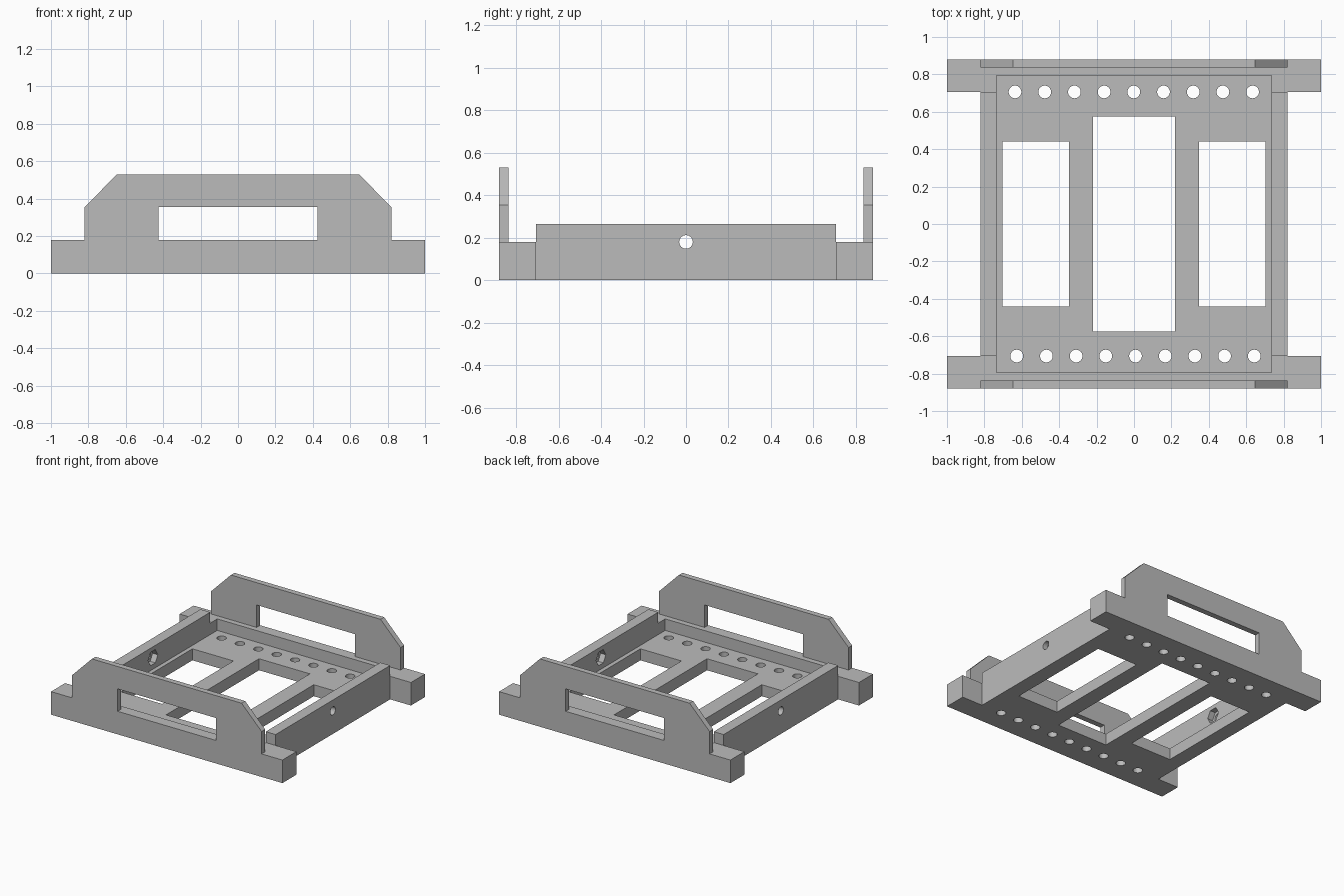
import bpy, bmesh, math
from mathutils import Matrix, Vector

cube = bpy.data.objects.get("Cube")
if cube:
    bpy.data.objects.remove(cube, do_unlink=True)

grey = bpy.data.materials.new("plain grey")
grey.use_nodes = True
colour = (0.5, 0.5, 0.5, 1)
grey.diffuse_color = colour
grey.node_tree.nodes["Principled BSDF"].inputs["Base Color"].default_value = colour

# Main dimensions
FLOOR, RAIL, WALL, WINDOW_TOP, TOP = 0.09, 0.18, 0.265, 0.355, 0.53
IN_X, OUT_X = 0.735, 0.82
TAB_Y, IN_Y, HANDLE_Y, OUT_Y = 0.707, 0.793, 0.836, 0.88
HOLE_Y, PITCH, HOLE_R = 0.706, 0.1588, 0.034


def finish(name, bm):
    bmesh.ops.recalc_face_normals(bm, faces=bm.faces)
    mesh = bpy.data.meshes.new(name)
    bm.to_mesh(mesh)
    bm.free()
    mesh.materials.append(grey)
    obj = bpy.data.objects.new(name, mesh)
    bpy.context.collection.objects.link(obj)
    return obj


def prism(name, points, direction):
    """Extrude a closed outline along a direction."""
    bm = bmesh.new()
    face = bm.faces.new([bm.verts.new(p) for p in points])
    made = bmesh.ops.extrude_face_region(bm, geom=[face], use_keep_orig=True)
    verts = [v for v in made["geom"] if isinstance(v, bmesh.types.BMVert)]
    bmesh.ops.translate(bm, verts=verts, vec=Vector(direction))
    return finish(name, bm)


def box(name, x0, x1, y0, y1, z0, z1):
    outline = [(x0, y0, z0), (x1, y0, z0), (x1, y1, z0), (x0, y1, z0)]
    return prism(name, outline, (0, 0, z1 - z0))


def rod(name, centre, radius, length, sides, rotation=Matrix()):
    bm = bmesh.new()
    bmesh.ops.create_cone(bm, cap_ends=True, segments=sides, radius1=radius,
                          radius2=radius, depth=length,
                          matrix=Matrix.Translation(centre) @ rotation)
    return finish(name, bm)


def cut(obj, cutters):
    """Subtract the cutters, then discard them."""
    for cutter in cutters:
        cutter.hide_render = True
        mod = obj.modifiers.new("cut", 'BOOLEAN')
        mod.operation, mod.solver, mod.object = 'DIFFERENCE', 'EXACT', cutter
    graph = bpy.context.evaluated_depsgraph_get()
    mesh = bpy.data.meshes.new_from_object(obj.evaluated_get(graph))
    obj.modifiers.clear()
    obj.data = mesh
    for cutter in cutters:
        bpy.data.objects.remove(cutter, do_unlink=True)


# Floor with three windows and two rows of round holes
floor = box("floor", -IN_X, IN_X, -IN_Y, IN_Y, 0, FLOOR)
cutters = [box("window_cutter", x0, x1, -y, y, -1, 1)
           for x0, x1, y in ((-0.702, -0.347, 0.44), (-0.22, 0.22, 0.574),
                             (0.347, 0.702, 0.44))]
for side, shift in ((-1, 0.008), (1, -0.001)):
    for i in range(-4, 5):
        cutters.append(rod("hole_cutter", (i * PITCH + shift, side * HOLE_Y, 0),
                           HOLE_R, 1, 32))
cut(floor, cutters)

# Side walls, each with a bolt hole and a hexagonal nut pocket on the inside
turn = Matrix.Rotation(math.pi / 2, 4, 'Y')
for side, label in ((1, "left"), (-1, "right")):
    x0, x1 = sorted((side * IN_X, side * OUT_X))
    wall = box(label + "_wall", x0, x1, -TAB_Y, TAB_Y, 0, WALL)
    cut(wall, [rod("bolt_cutter", (side * OUT_X, 0, RAIL), 0.032, 0.5, 32, turn),
               rod("nut_cutter", (side * IN_X, 0, RAIL), 0.06, 0.09, 6, turn)])

# End rails with corner tabs, and the handles standing on them
for side, label in ((-1, "front"), (1, "back")):
    plan = [(-1, OUT_Y), (-1, TAB_Y), (-IN_X, TAB_Y), (-IN_X, IN_Y),
            (IN_X, IN_Y), (IN_X, TAB_Y), (1, TAB_Y), (1, OUT_Y)]
    prism(label + "_rail", [(x, side * y, 0) for x, y in plan], (0, 0, RAIL))
    half = [(0.425, WINDOW_TOP), (0.425, RAIL), (OUT_X, RAIL),
            (OUT_X, WINDOW_TOP), (0.647, TOP)]
    arch = half + [(-x, z) for x, z in reversed(half)]
    prism(label + "_handle", [(x, side * HANDLE_Y, z) for x, z in arch],
          (0, side * (OUT_Y - HANDLE_Y), 0))
